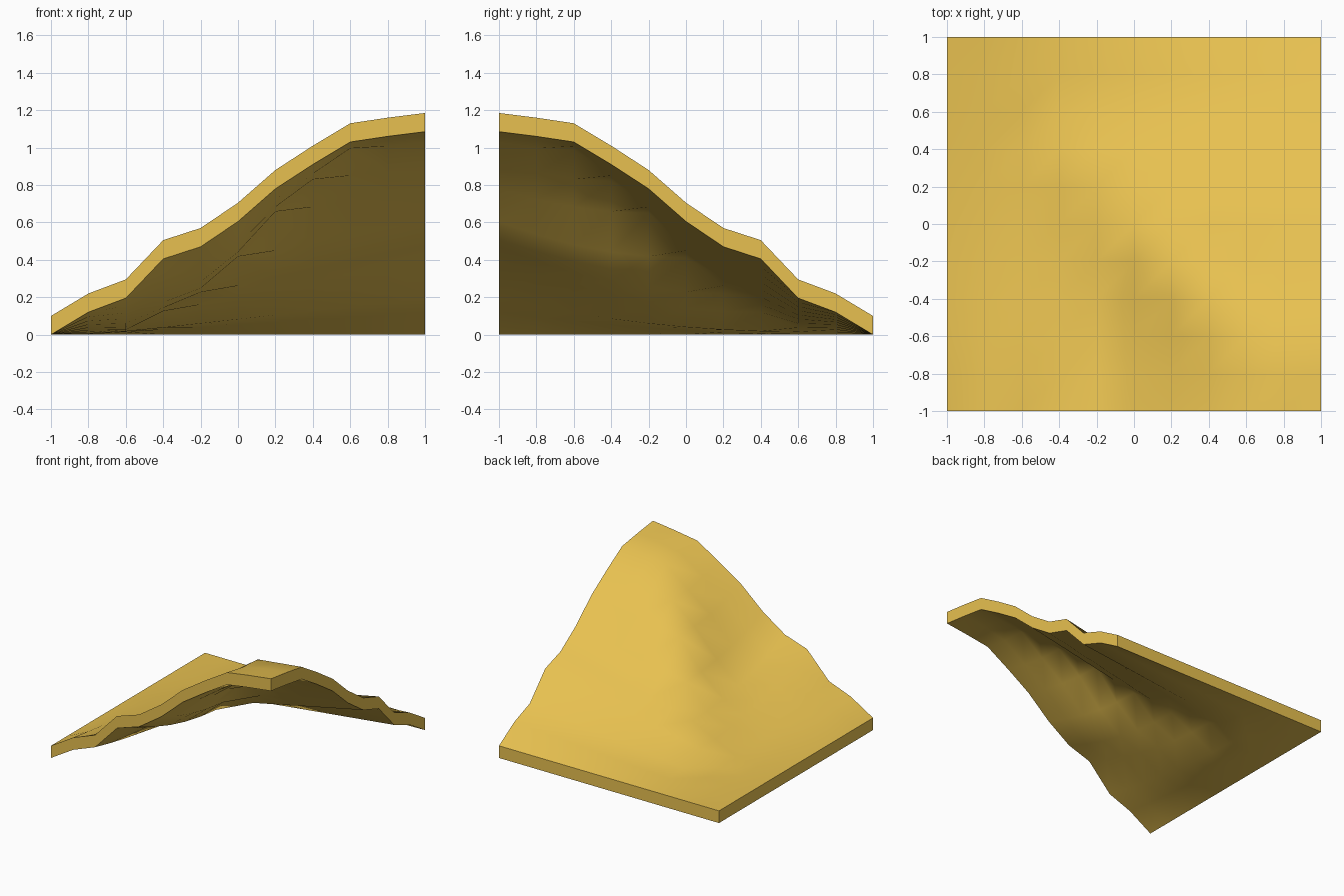
import bpy, bmesh

if "Cube" in bpy.data.objects:
    bpy.data.objects.remove(bpy.data.objects["Cube"])

N = 10            # cells per side
THICK = 0.1

# Underside heights from the low corner to the peak: along an outer edge, and along the diagonal ridge
EDGE = [0, .12, .195, .405, .47, .605, .78, .91, 1.03, 1.06, 1.085]
RIDGE = [0, .0, .015, .12, .22, .41, .65, .82, .985, 1.04, 1.085]


def height(i, k):
    """i counts towards +x, k counts towards -y; the hillside blends ridge to edge."""
    t = min(i, k)
    s = (max(i, k) - t) / (N - t) if t < N else 0
    if k > i:
        s = s ** 2                      # left face is hollowed more
    return RIDGE[t] + (EDGE[t] - RIDGE[t]) * s


# Hillside surface
bm = bmesh.new()
grid = [[bm.verts.new((-1 + 2 * i / N, -1 + 2 * j / N, height(i, N - j)))
         for j in range(N + 1)] for i in range(N + 1)]
for i in range(N):
    for j in range(N):
        a, b, c, d = grid[i][j], grid[i + 1][j], grid[i + 1][j + 1], grid[i][j + 1]
        bm.faces.new((a, b, c))
        bm.faces.new((a, c, d))

# Even vertical thickness
ext = bmesh.ops.extrude_face_region(bm, geom=bm.faces[:])
top = [g for g in ext["geom"] if isinstance(g, bmesh.types.BMVert)]
bmesh.ops.translate(bm, verts=top, vec=(0, 0, THICK))
bmesh.ops.recalc_face_normals(bm, faces=bm.faces[:])

# The extrusion may keep or drop the lower sheet, so close it if needed
border = [e for e in bm.edges if e.is_boundary]
if border:
    for i in range(N):
        for j in range(N):
            a, b, c, d = grid[i][j], grid[i + 1][j], grid[i + 1][j + 1], grid[i][j + 1]
            for tri in ((a, c, b), (a, d, c)):
                if not bm.faces.get(tri):
                    bm.faces.new(tri)
    bmesh.ops.recalc_face_normals(bm, faces=bm.faces[:])

mesh = bpy.data.meshes.new("hill_slab")
bm.to_mesh(mesh)
bm.free()
hill = bpy.data.objects.new("hill_slab", mesh)
bpy.context.collection.objects.link(hill)

# Yellow colour
mat = bpy.data.materials.new("sand_yellow")
mat.diffuse_color = (0.80, 0.53, 0.08, 1)
mat.use_nodes = True
mat.node_tree.nodes["Principled BSDF"].inputs["Base Color"].default_value = mat.diffuse_color
mesh.materials.append(mat)

# Smooth slopes with crisp rim
bpy.context.view_layer.objects.active = hill
hill.select_set(True)
bpy.ops.object.shade_smooth_by_angle(angle=0.8)
